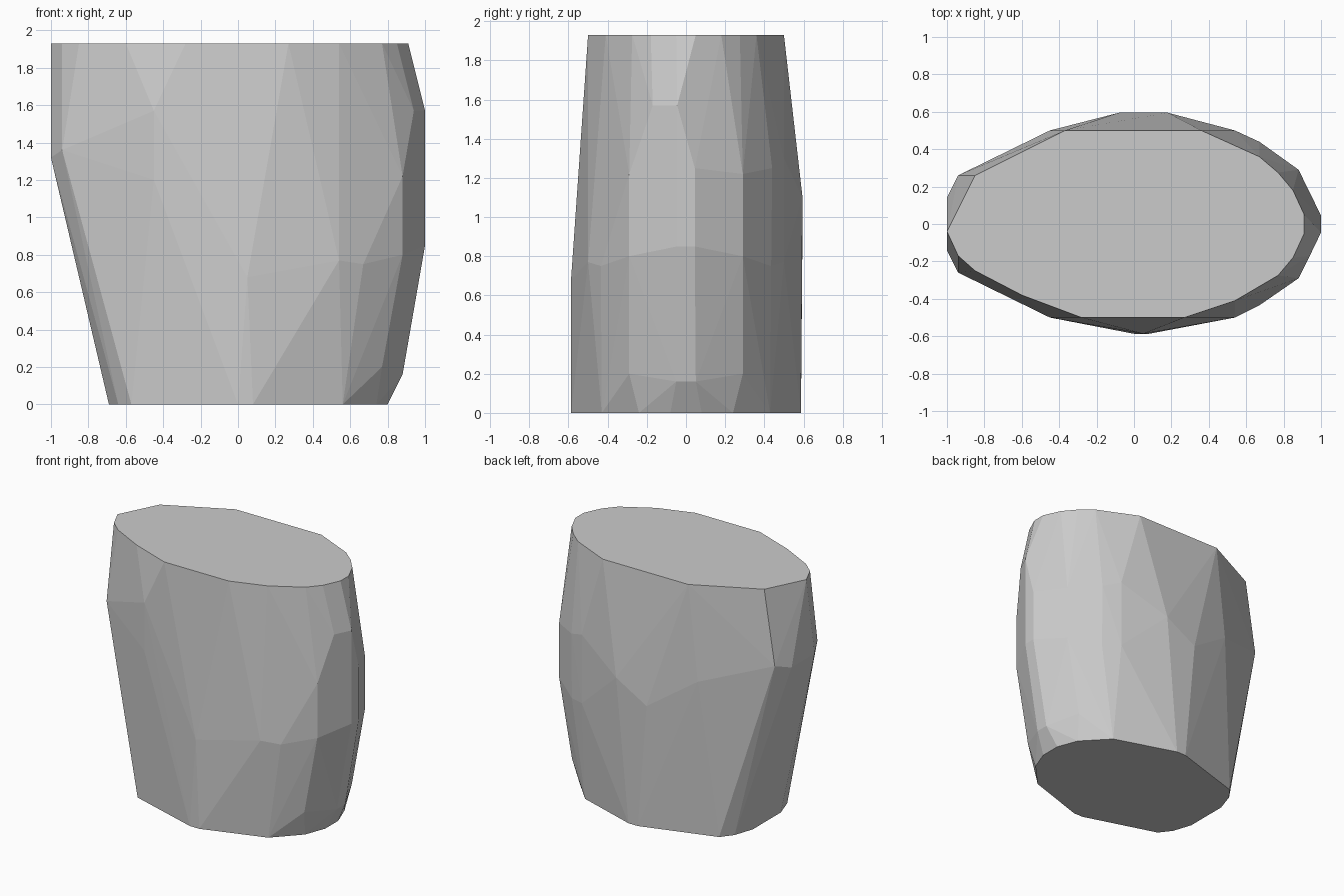
import bpy, bmesh

if "Cube" in bpy.data.objects:
    bpy.data.objects.remove(bpy.data.objects["Cube"])

H = 1.93
# corners shared by the front and back halves: x, half depth, z
both = [
    # base rim
    (.80, .08, 0), (.74, .24, 0), (.56, .43, 0), (.08, .587, 0), (0, .587, 0),
    (-.57, .41, 0), (-.64, .32, 0), (-.69, .17, 0),
    # lower flare
    (.88, .05, .16), (.77, .29, .20),
    # widest band
    (1, .045, .85), (1, .045, 1.25), (.88, .29, .80), (.88, .29, 1.22),
    (.67, .435, .75), (.54, .50, .77), (-.45, .50, 1.2), (-.94, .26, 1.36), (-1, .14, 1.32),
    # top rim
    (.91, .05, H), (.85, .18, H), (.77, .275, H),
]
# corners that differ between the halves: x, y, z
single = [
    # front
    (.05, -.587, .68), (1, -.045, 1.57), (.94, -.17, 1.57), (-.45, -.50, 1.57),
    (.54, -.41, H), (.27, -.50, H), (-.28, -.50, H), (-.60, -.38, H),
    (-.85, -.25, H), (-.94, -.17, H), (-1, -.04, H),
    # back
    (-.08, .595, .95), (.18, .595, 1.1), (.54, .50, 1.3), (.67, .44, 1.25),
    (.67, .36, H), (.36, .50, H), (-.37, .50, H), (-.85, .26, H),
]

bm = bmesh.new()
for x, y, z in both:
    bm.verts.new((x, y, z))
    bm.verts.new((x, -y, z))
for p in single:
    bm.verts.new(p)

# wrap the corners into one faceted block and merge coplanar triangles
res = bmesh.ops.convex_hull(bm, input=bm.verts[:])
loose = [v for v in bm.verts if not v.link_faces]
bmesh.ops.delete(bm, geom=loose, context='VERTS')
bmesh.ops.dissolve_limit(bm, angle_limit=0.02, verts=bm.verts[:], edges=bm.edges[:])
bmesh.ops.recalc_face_normals(bm, faces=bm.faces[:])

mesh = bpy.data.meshes.new("faceted_stone")
bm.to_mesh(mesh)
bm.free()
obj = bpy.data.objects.new("faceted_stone", mesh)
bpy.context.collection.objects.link(obj)
